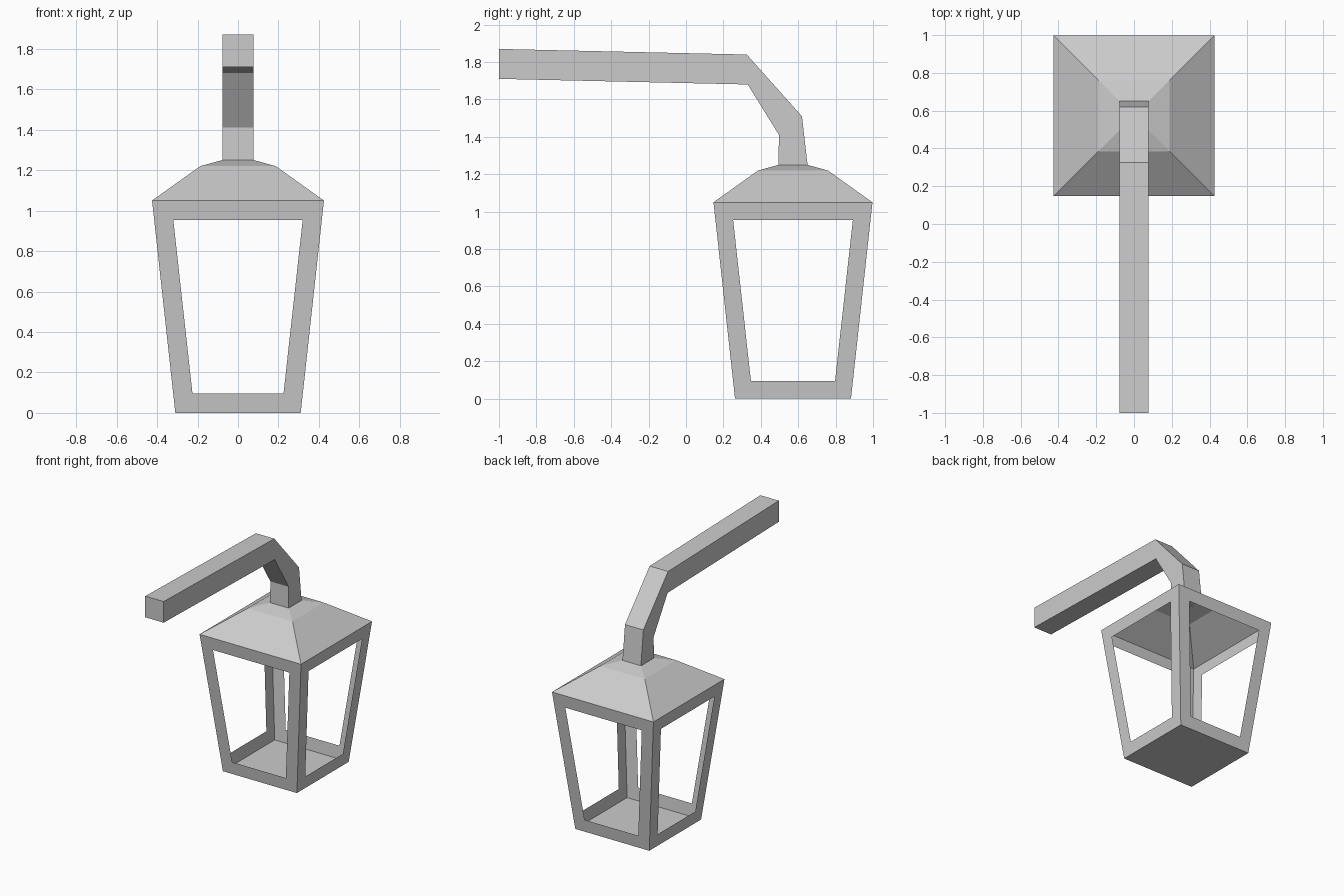
import bpy, math
from mathutils import Matrix

if "Cube" in bpy.data.objects:
    bpy.data.objects.remove(bpy.data.objects["Cube"])

CY = 0.572                      # lantern centre along y
BOT, TOP, H = 0.31, 0.425, 1.05  # half widths of the body and its height


def make(name, verts, faces):
    me = bpy.data.meshes.new(name)
    me.from_pydata(verts, [], faces)
    me.update()
    ob = bpy.data.objects.new(name, me)
    bpy.context.collection.objects.link(ob)
    return ob


def square(half, z):
    return [(x * half, CY + y * half, z) for x, y in ((-1, -1), (1, -1), (1, 1), (-1, 1))]


# Four thin, leaning window frames
def wall_point(x, z):
    return (x, -(BOT + (TOP - BOT) * z / H), z)


outer = [wall_point(*p) for p in ((-BOT, 0), (BOT, 0), (TOP, H), (-TOP, H))]
inner = [wall_point(*p) for p in ((-0.225, 0.095), (0.225, 0.095), (0.32, 0.955), (-0.32, 0.955))]
border = [(i, (i + 1) % 4, 4 + (i + 1) % 4, 4 + i) for i in range(4)]
for i, side in enumerate(("front", "right", "back", "left")):
    frame = make(side + "_window_frame", outer + inner, border)
    frame.data.transform(Matrix.Translation((0, CY, 0)) @ Matrix.Rotation(i * math.pi / 2, 4, 'Z'))

# Floor panel
make("floor", square(BOT, 0), [(3, 2, 1, 0)])

# Hollow two-slope roof
rings = [(TOP, H), (0.187, 1.22), (0.078, 1.25)]
verts = [v for half, z in rings for v in square(half, z)]
faces = [(4 * r + i, 4 * r + (i + 1) % 4, 4 * r + 4 + (i + 1) % 4, 4 * r + 4 + i)
         for r in range(len(rings) - 1) for i in range(4)]
make("roof", verts, faces)

# Bent square bar: (y, z) pairs along its upper and lower edges
upper = [(-1, 1.87), (0.325, 1.84), (0.62, 1.51), (0.65, 1.25)]
lower = [(-1, 1.71), (0.33, 1.68), (0.497, 1.41), (0.494, 1.25)]
W = 0.077
verts = []
for u, l in zip(upper, lower):
    verts += [(-W, *u), (W, *u), (W, *l), (-W, *l)]
faces = [(4 * r + i, 4 * r + 4 + i, 4 * r + 4 + (i + 1) % 4, 4 * r + (i + 1) % 4)
         for r in range(3) for i in range(4)]
faces += [(0, 1, 2, 3), (15, 14, 13, 12)]
make("hanging_arm", verts, faces)
